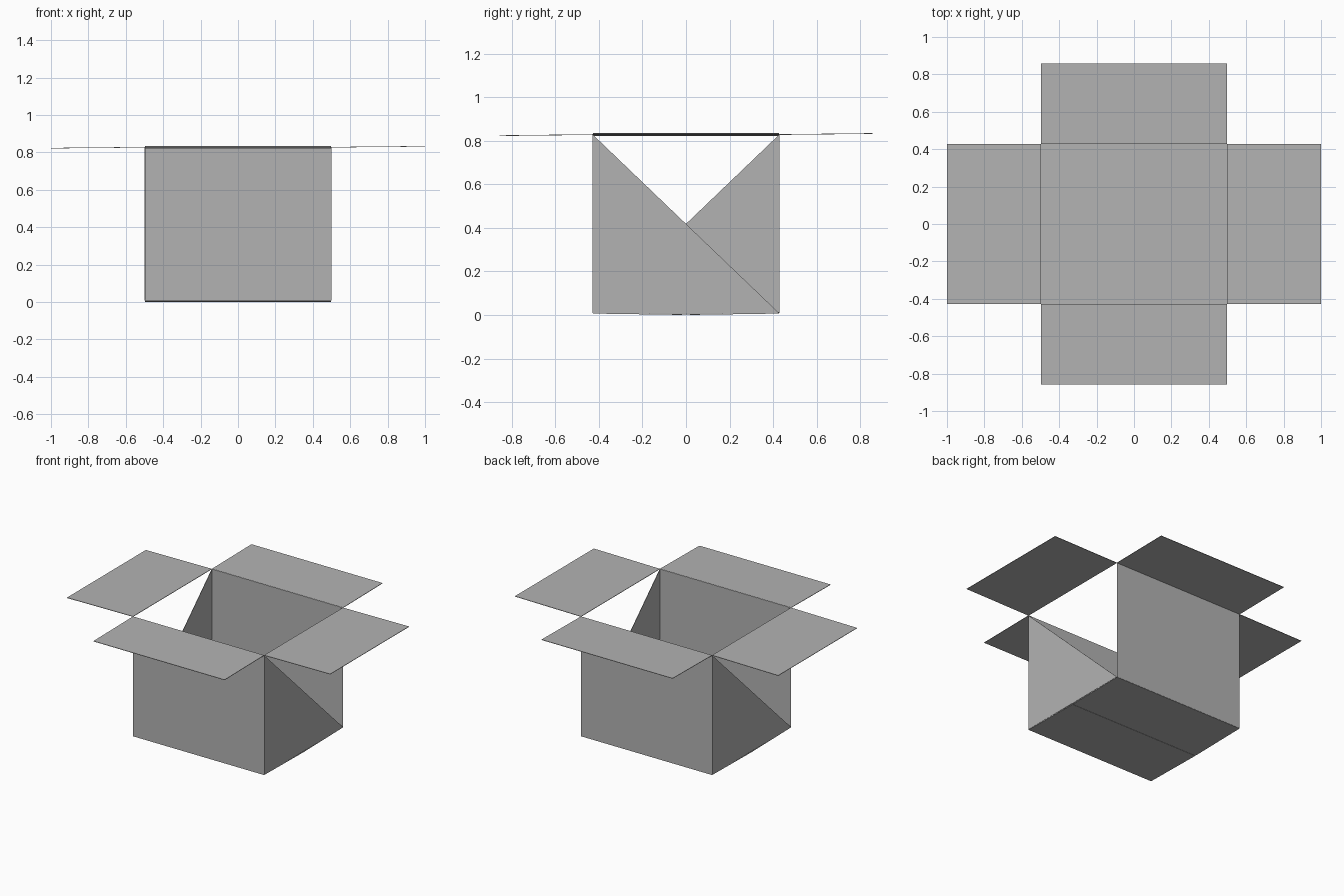
import bpy

cube = bpy.data.objects.get("Cube")
if cube:
    bpy.data.objects.remove(cube)

# Half width, half depth, rim height, fold height of the base, sheet thickness
W, D, H, B, T = 0.498, 0.428, 0.828, 0.008, 0.003
TIP_X, TIP_Y = 1.0, 0.857

card = bpy.data.materials.new("grey card")
card.use_nodes = True
card.diffuse_color = (0.45, 0.45, 0.45, 1)
card.node_tree.nodes["Principled BSDF"].inputs["Base Color"].default_value = (0.45, 0.45, 0.45, 1)


def panel(name, corners):
    """One flat sheet of card with a slight thickness."""
    mesh = bpy.data.meshes.new(name)
    mesh.from_pydata(corners, [], [range(len(corners))])
    mesh.materials.append(card)
    obj = bpy.data.objects.new(name, mesh)
    bpy.context.collection.objects.link(obj)
    solid = obj.modifiers.new("thickness", 'SOLIDIFY')
    solid.thickness = T
    solid.offset = 0
    return obj


# Each pass builds one half; the other is the same half turned about z
for s, end, side, tilt in ((1, "front", "left", -0.005), (-1, "back", "right", 0.005)):
    # Full end wall
    panel(end + "_wall", [(-s * W, -s * D, B), (s * W, -s * D, B),
                          (s * W, -s * D, H), (-s * W, -s * D, H)])
    # Side wall cut along its diagonal
    panel(side + "_half_wall", [(s * W, -s * D, B), (s * W, s * D, B),
                                (s * W, -s * D, H)])
    # Open top flaps, nearly level
    panel(end + "_top_flap", [(-s * W, -s * TIP_Y, H + tilt), (s * W, -s * TIP_Y, H + tilt),
                              (s * W, -s * D, H), (-s * W, -s * D, H)])
    panel(side + "_top_flap", [(s * W, -s * D, H), (s * TIP_X, -s * D, H - tilt),
                               (s * TIP_X, s * D, H - tilt), (s * W, s * D, H)])
    # Closed base flaps meeting along the middle, with the side flaps inside
    panel(end + "_base_flap", [(-s * W, -s * D, B), (s * W, -s * D, B),
                               (s * W, -s * 0.001, T / 2), (-s * W, -s * 0.001, T / 2)])
    panel(side + "_base_flap", [(s * W, -s * D, B), (s * W, s * D, B),
                                (s * 0.001, s * D, B + 0.005), (s * 0.001, -s * D, B + 0.005)])
